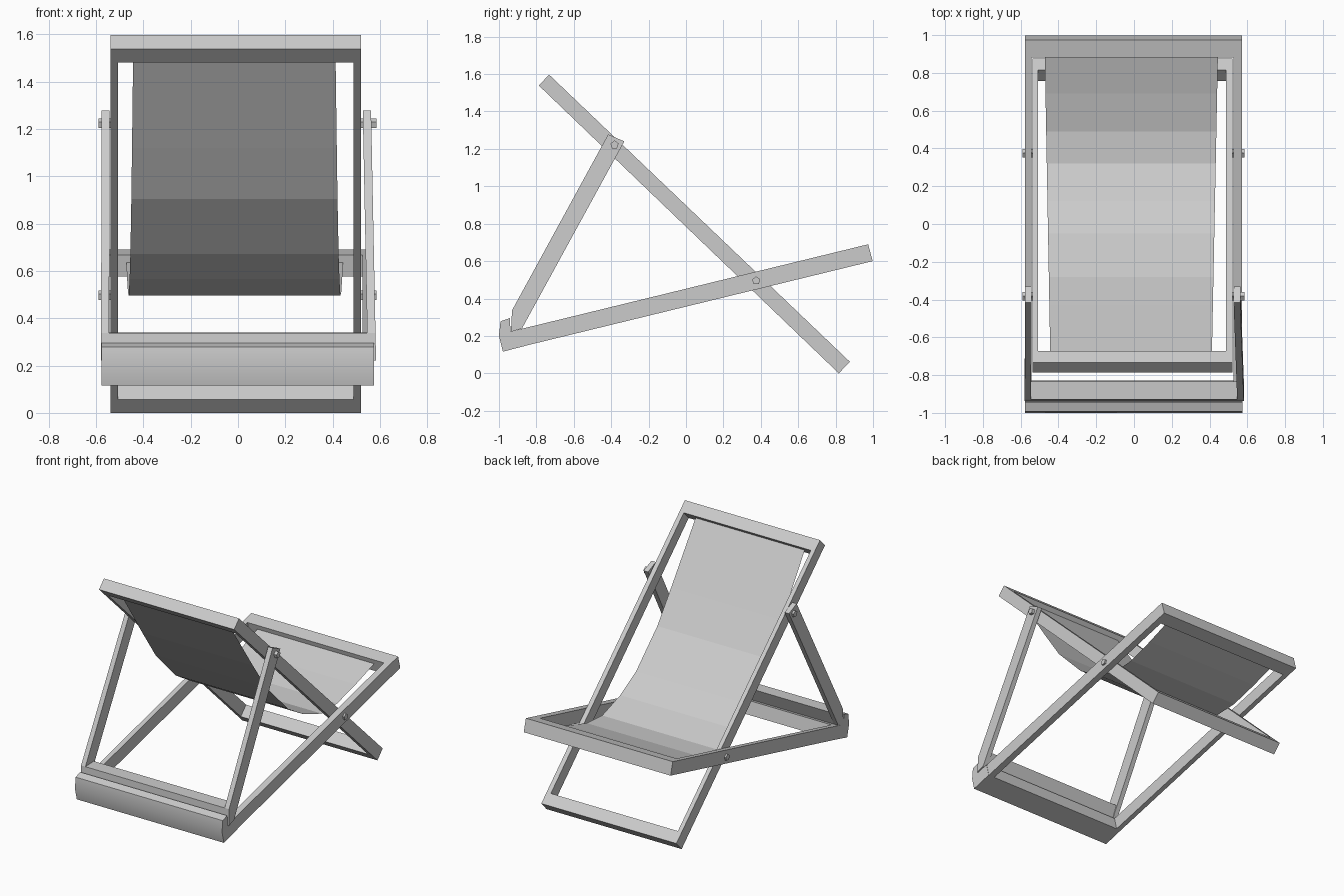
import bpy, bmesh, math
from mathutils import Vector

if "Cube" in bpy.data.objects:
    bpy.data.objects.remove(bpy.data.objects["Cube"])


def new_object(name, bm, smooth=False):
    bmesh.ops.recalc_face_normals(bm, faces=bm.faces)
    me = bpy.data.meshes.new(name)
    bm.to_mesh(me)
    bm.free()
    ob = bpy.data.objects.new(name, me)
    bpy.context.collection.objects.link(ob)
    if smooth:
        bpy.ops.object.select_all(action='DESELECT')
        bpy.context.view_layer.objects.active = ob
        ob.select_set(True)
        bpy.ops.object.shade_smooth_by_angle(angle=math.radians(35))
    return ob


def prism(bm, profile, x0, x1, lean=0.0):
    """Extrude a (y, z) profile along x; lean shifts x with height."""
    a = [bm.verts.new((x0 + lean * z, y, z)) for y, z in profile]
    b = [bm.verts.new((x1 + lean * z, y, z)) for y, z in profile]
    n = len(profile)
    bm.faces.new(a)
    bm.faces.new(b)
    for i in range(n):
        j = (i + 1) % n
        bm.faces.new((a[i], a[j], b[j], b[i]))


def lerp(p, q, d):
    """Point at distance d from p towards q."""
    p, q = Vector(p), Vector(q)
    return tuple(p + (q - p).normalized() * d)


# Back frame: long rectangle leaning backwards
t0, t1 = (-0.732, 1.597), (0.876, 0.062)
b0, b1 = (-0.787, 1.539), (0.817, 0.0)
rail = 0.083
ti, bi = lerp(t0, t1, rail), lerp(b0, b1, rail)
tj, bj = lerp(t1, t0, rail), lerp(b1, b0, rail)
bm = bmesh.new()
prism(bm, [t0, ti, bi, b0], -0.538, 0.521)
prism(bm, [t1, tj, bj, b1], -0.538, 0.521)
for x0, x1 in ((-0.538, -0.508), (0.488, 0.521)):
    prism(bm, [ti, tj, bj, bi], x0, x1)
new_object("back_frame", bm)

# Seat frame: side rails, rear rail and a notched foot rail
t0, t1 = (-0.85, 0.245), (0.974, 0.69)
b0, b1 = (-0.828, 0.155), (0.998, 0.60)
tj, bj = lerp(t1, t0, 0.095), lerp(b1, b0, 0.095)
bm = bmesh.new()
prism(bm, [t1, tj, bj, b1], -0.578, 0.573)
for x0, x1 in ((-0.578, -0.543), (0.526, 0.573)):
    prism(bm, [t0, tj, bj, b0], x0, x1)
new_object("seat_frame", bm)
bm = bmesh.new()
prism(bm, [(-0.979, 0.116), (-1.0, 0.20), (-0.992, 0.278), (-0.942, 0.295),
           (-0.938, 0.223), t0, b0], -0.578, 0.575)
new_object("foot_rail", bm, True)

# Prop frame: two struts and the rail that rests in the notch
strut = [(-0.936, 0.222), (-0.93, 0.337), (-0.416, 1.278),
         (-0.33, 1.24), (-0.877, 0.24)]
bm = bmesh.new()
prism(bm, strut, -0.58, -0.546, 0.003)
prism(bm, strut, 0.553, 0.588, -0.02)
prism(bm, [strut[0], strut[1], (-0.835, 0.34), strut[4]], -0.546, 0.549)
new_object("prop_frame", bm)

# Pivot bolts: five-sided pins
for label, y, z in (("prop", -0.382, 1.222), ("seat", 0.375, 0.495)):
    pin = [(y + 0.023 * math.cos(a), z + 0.023 * math.sin(a))
           for a in (math.tau * i / 5 + math.pi / 2 for i in range(5))]
    for side, x0, x1 in (("left", -0.59, -0.52), ("right", 0.50, 0.585)):
        bm = bmesh.new()
        prism(bm, pin, x0, x1)
        new_object(f"{label}_bolt_{side}", bm)

# Fabric sling hanging from the back top rail to the seat rear rail
path = [(-0.71, 1.535), (-0.43, 1.12), (-0.28, 0.905), (-0.05, 0.672),
        (0.123, 0.567), (0.32, 0.497), (0.49, 0.507), (0.69, 0.565),
        (0.93, 0.65)]
bm = bmesh.new()
rows = []
for y, z in path:
    f = (y + 0.71) / 1.64
    rows.append([bm.verts.new((x, y, z))
                 for x in (-0.443 - 0.03 * f, 0.412 + 0.033 * f)])
for r, s in zip(rows, rows[1:]):
    bm.faces.new((r[0], r[1], s[1], s[0]))
new_object("fabric_sling", bm)
